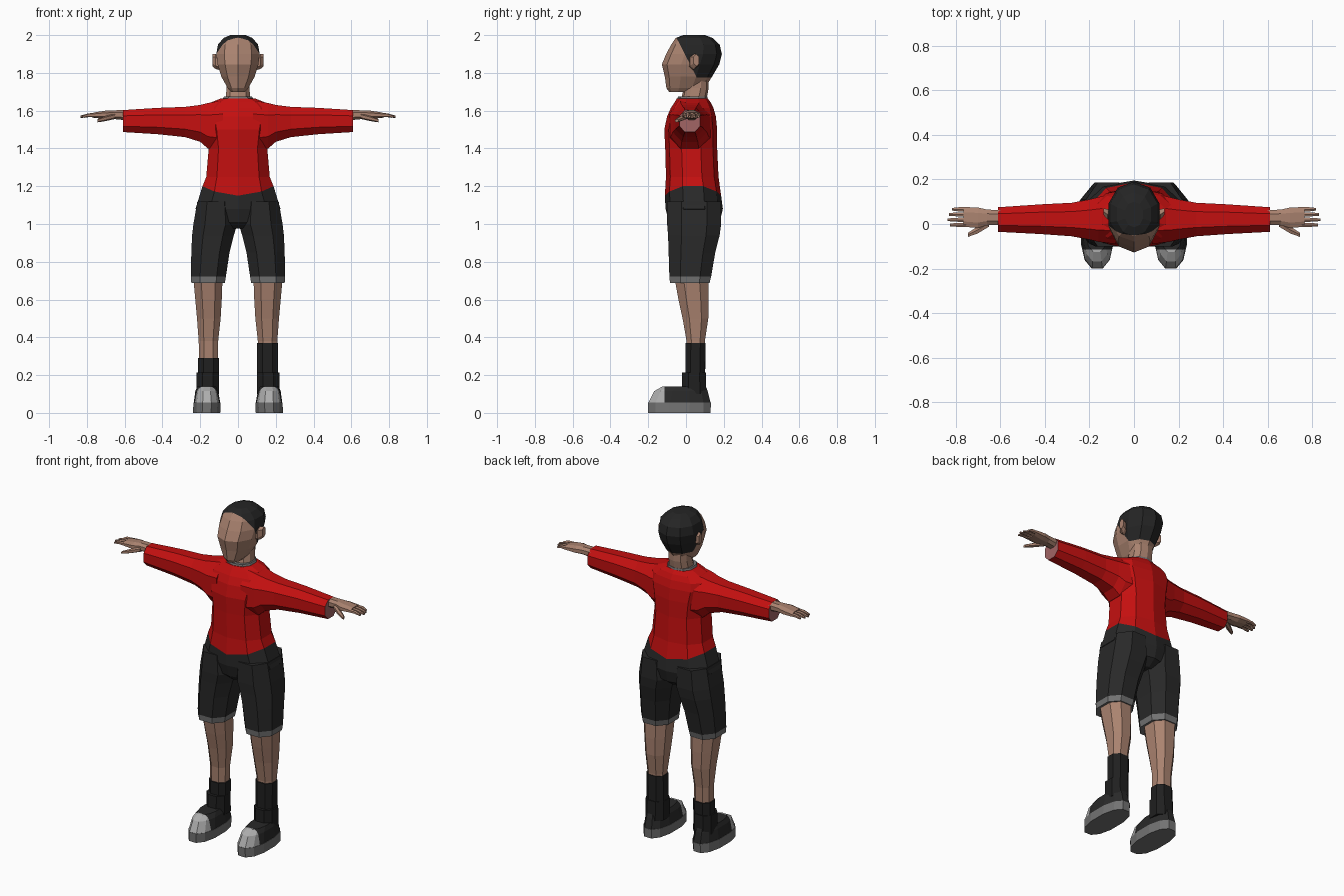
import bpy, bmesh, math
from mathutils import Vector

cube = bpy.data.objects.get("Cube")
if cube:
    bpy.data.objects.remove(cube, do_unlink=True)


def material(name, red, green, blue):
    mat = bpy.data.materials.new(name)
    mat.use_nodes = True
    mat.diffuse_color = (red, green, blue, 1)
    shader = mat.node_tree.nodes["Principled BSDF"]
    shader.inputs["Base Color"].default_value = (red, green, blue, 1)
    shader.inputs["Roughness"].default_value = .9
    return mat


SKIN = material("skin", .40, .225, .16)
RED = material("red cloth", .55, .005, .005)
DARK = material("dark cloth", .022, .022, .022)
HAIR = material("black hair", .018, .018, .018)
SOCK = material("black sock", .014, .014, .014)
TRIM = material("grey trim", .17, .17, .17)
TOE = material("light grey toe", .42, .42, .42)
LINING = material("pink lining", .36, .13, .13)


def place(axis, along, a, b):
    """Point on a section plane: a and b are the two remaining axes in order."""
    return Vector((along, a, b)) if axis == "x" else Vector((a, b, along))


def loft(name, rings, mats, sides=8, axis="z", power=.85, mirror=False,
         flip=1, cuts=(), bend=None, rule=None):
    """Skin rings of (along, a_min, a_max, b_min, b_max) with capped ends."""
    unit = []
    for i in range(sides):
        angle = math.tau * (i + .5) / sides
        c, s = math.cos(angle), math.sin(angle)
        unit.append((math.copysign(abs(c) ** power, c), math.copysign(abs(s) ** power, s)))
    c_max = max(c for c, s in unit)
    s_max = max(s for c, s in unit)

    bm = bmesh.new()
    loops = []
    for along, a0, a1, b0, b1 in rings:
        loop = []
        for c, s in unit:
            a = (a0 + a1) / 2 + (a1 - a0) / 2 * c / c_max
            b = (b0 + b1) / 2 + (b1 - b0) / 2 * s / s_max
            co = place(axis, along, a, b)
            if bend:
                co.z += bend(co)
            co.x *= flip
            loop.append(bm.verts.new(co))
        loops.append(loop)
    for low, high in zip(loops, loops[1:]):
        for i in range(sides):
            j = (i + 1) % sides
            bm.faces.new((low[i], low[j], high[j], high[i]))
    bm.faces.new(loops[0])
    bm.faces.new(loops[-1])
    for point, normal in cuts:
        geom = bm.verts[:] + bm.edges[:] + bm.faces[:]
        bmesh.ops.bisect_plane(bm, geom=geom, plane_co=point, plane_no=normal)
    bmesh.ops.recalc_face_normals(bm, faces=bm.faces[:])
    if rule:
        for face in bm.faces:
            face.material_index = int(rule(face.calc_center_median()))

    mesh = bpy.data.meshes.new(name)
    bm.to_mesh(mesh)
    bm.free()
    for mat in mats:
        mesh.materials.append(mat)
    obj = bpy.data.objects.new(name, mesh)
    bpy.context.collection.objects.link(obj)
    if mirror:
        obj.modifiers.new("Mirror", "MIRROR").use_mirror_merge = False
    return obj


def sym(*rings):
    """Rings centred on x from (z, half_width, y_min, y_max)."""
    return [(z, -w, w, y0, y1) for z, w, y0, y1 in rings]


# Shirt body and pelvis share a hem that dips at the front and back
HEM = (1.15, .188, -.112, .186)


def hem_dip(co):
    return .05 * (co.x / HEM[1]) ** 2 if abs(co.z - HEM[0]) < .001 else 0


loft("shirt_body", sym(HEM, (1.25, .168, -.106, .172), (1.4, .155, -.11, .165),
                       (1.5, .17, -.115, .165), (1.57, .19, -.1, .158),
                       (1.615, .18, -.08, .145), (1.645, .14, -.06, .13),
                       (1.665, .09, -.048, .115)),
     [RED], sides=10, bend=hem_dip)
loft("shorts_hips", sym((.975, .06, -.05, .13), (1.01, .15, -.09, .178),
                        (1.08, .225, -.108, .195), HEM),
     [DARK], sides=10, bend=hem_dip)

# Sleeves, open end lined
loft("sleeves", [(.08, -.09, .14, 1.38, 1.655), (.16, -.08, .12, 1.40, 1.64),
                 (.2, -.07, .11, 1.435, 1.63), (.28, -.055, .095, 1.46, 1.62),
                 (.42, -.045, .088, 1.475, 1.615), (.61, -.035, .075, 1.487, 1.603)],
     [RED, LINING], axis="x", mirror=True, rule=lambda c: c.x > .609)

# Shorts legs with a grey hem band
loft("shorts_legs", [(.688, .07, .247, -.085, .125), (.722, .064, .25, -.088, .133),
                     (.85, .045, .247, -.092, .155), (.94, .022, .243, -.095, .178),
                     (1., .004, .236, -.1, .186), (1.12, .02, .215, -.1, .185)],
     [DARK, TRIM], mirror=True, rule=lambda c: c.z < .722)

# Shins and socks, one sock pulled higher than the other
for side, flip, sock_top in (("left", 1, .37), ("right", -1, .29)):
    loft(side + "_shin", [(.25, .107, .206, .005, .095), (.38, .105, .208, .003, .1),
                          (.5, .092, .217, -.018, .118), (.6, .086, .226, -.04, .12),
                          (.71, .082, .236, -.06, .118)], [SKIN], flip=flip)
    loft(side + "_sock", [(.18, .101, .212, -.002, .1), (sock_top, .1, .213, -.003, .104)],
         [SOCK], flip=flip)

# Shoes: sole, upper with light toe cap, ankle cuff
TOE_LINE = -.115
loft("shoe_soles", [(0, .094, .238, -.2, .13), (.055, .092, .236, -.2, .132)],
     [TRIM], sides=12, mirror=True)
loft("shoe_uppers", [(.055, .094, .234, -.198, .13), (.115, .105, .226, -.168, .115),
                     (.14, .117, .216, -.125, .105)],
     [DARK, TOE], sides=12, mirror=True, cuts=[((0, TOE_LINE, 0), (0, 1, 0))],
     rule=lambda c: c.y < TOE_LINE)
loft("shoe_cuffs", [(.1, .1, .22, -.022, .108), (.215, .1, .22, -.02, .105)],
     [SOCK], mirror=True)

# Neck and shirt collar
loft("neck", sym((1.64, .068, -.03, .105), (1.72, .06, -.012, .12), (1.79, .06, 0, .12)),
     [SKIN], sides=10)
loft("shirt_collar", sym((1.64, .09, -.05, .118), (1.676, .074, -.042, .113)),
     [TRIM], sides=10)

# Head, cut along the hairline
TEMPLE, TEMPLE_DIR = Vector((0, -.05, 1.985)), Vector((0, .195, .1))
NAPE = 1.775


def is_hair(c):
    return (c - TEMPLE).dot(TEMPLE_DIR) > 0 and c.z > NAPE


loft("head", sym((1.7, .038, -.09, .05), (1.72, .055, -.104, .1), (1.78, .088, -.112, .138),
                 (1.845, .108, -.128, .176), (1.9, .115, -.105, .19), (1.95, .106, -.078, .178),
                 (1.985, .076, -.054, .14), (2., .04, -.015, .1)),
     [SKIN, HAIR], sides=10, power=.95, rule=is_hair,
     cuts=[(TEMPLE, TEMPLE_DIR), ((0, 0, NAPE), (0, 0, 1))])
loft("ears", [(.095, .015, .055, 1.815, 1.88), (.118, .02, .066, 1.82, 1.9),
              (.136, .04, .07, 1.835, 1.9)], [SKIN], sides=6, axis="x", mirror=True)

# Hands: palm, four fingers and thumb
loft("palms", [(.58, -.002, .06, 1.548, 1.603), (.66, -.006, .065, 1.556, 1.602),
               (.7, -.018, .074, 1.556, 1.6), (.765, -.012, .076, 1.562, 1.59)],
     [SKIN], axis="x", mirror=True)
for finger, y, tip in (("little", .066, .815), ("ring", .043, .83),
                       ("middle", .019, .835), ("index", -.004, .825)):
    loft(finger + "_fingers", [(.75, y - .01, y + .01, 1.564, 1.588),
                               (.79, y - .009, y + .009, 1.566, 1.586),
                               (tip, y - .006, y + .006, 1.562, 1.574)],
         [SKIN], sides=6, axis="x", mirror=True)
loft("thumbs", [(.65, -.012, .02, 1.556, 1.585), (.7, -.042, -.01, 1.545, 1.572),
                (.745, -.058, -.04, 1.538, 1.555)],
     [SKIN], sides=6, axis="x", mirror=True)
